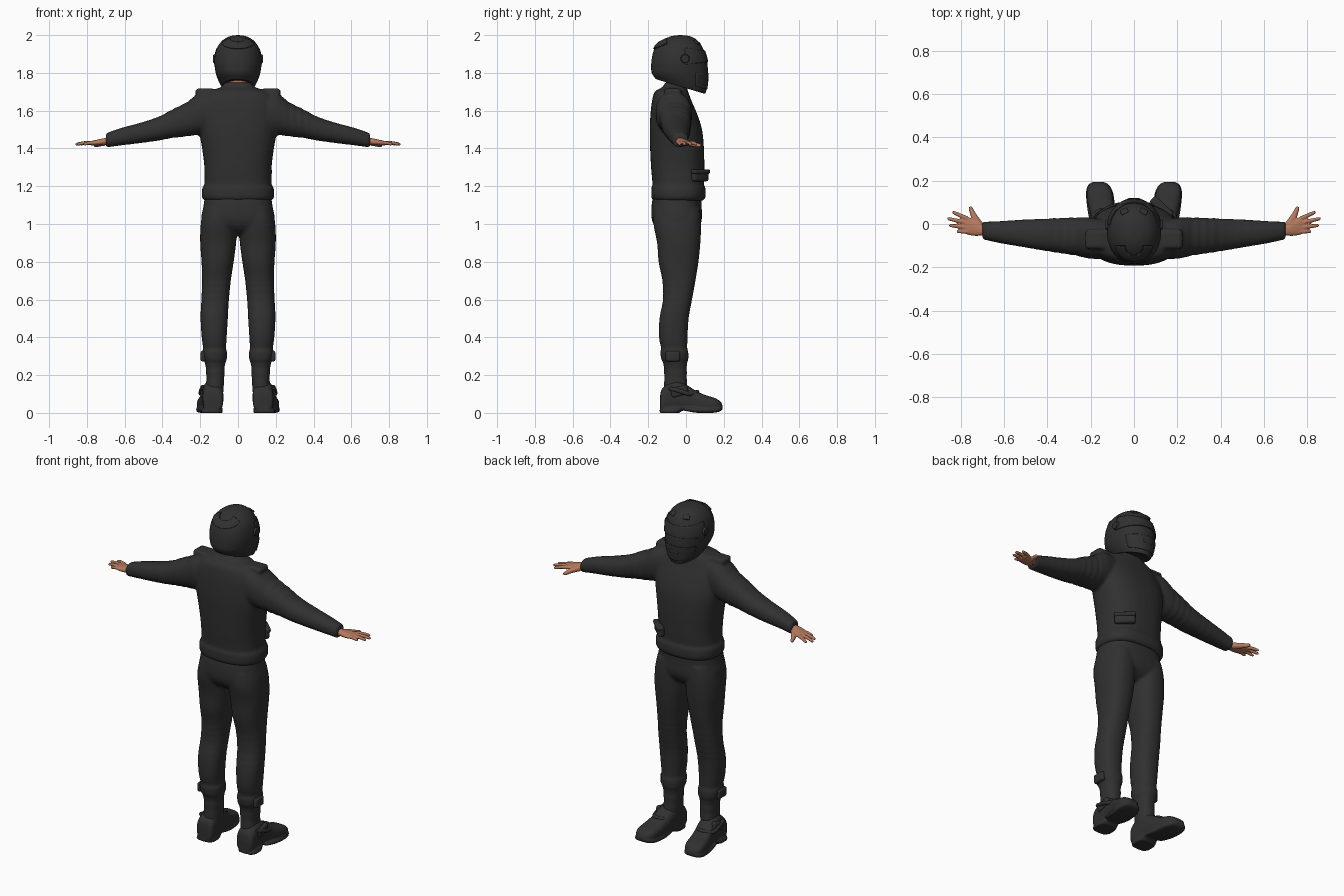
import bpy, bmesh, math
from mathutils import Vector, Matrix

if "Cube" in bpy.data.objects:
    bpy.data.objects.remove(bpy.data.objects["Cube"], do_unlink=True)


def material(name, rgb):
    m = bpy.data.materials.new(name)
    m.use_nodes = True
    m.diffuse_color = (*rgb, 1)
    m.node_tree.nodes["Principled BSDF"].inputs["Base Color"].default_value = (*rgb, 1)
    return m


FABRIC = material("charcoal fabric", (0.03, 0.03, 0.03))
SKIN = material("warm skin", (0.46, 0.19, 0.11))


def finish(bm, name, mat, voxel=0, smooth=3):
    """Turn a bmesh into a smooth object, fusing overlapping pieces if voxel is set."""
    bmesh.ops.recalc_face_normals(bm, faces=bm.faces)
    me = bpy.data.meshes.new(name)
    bm.to_mesh(me)
    bm.free()
    ob = bpy.data.objects.new(name, me)
    bpy.context.collection.objects.link(ob)
    me.materials.append(mat)
    bpy.ops.object.select_all(action="DESELECT")
    ob.select_set(True)
    bpy.context.view_layer.objects.active = ob
    bpy.ops.object.shade_smooth_by_angle(angle=math.radians(40))
    if voxel:
        r = ob.modifiers.new("Fuse", "REMESH")
        r.mode, r.voxel_size, r.use_smooth_shade = "VOXEL", voxel, True
        s = ob.modifiers.new("Relax", "SMOOTH")
        s.factor, s.iterations = 0.5, smooth
    return ob


def skin_rings(bm, rings):
    vs = [[bm.verts.new(p) for p in ring] for ring in rings]
    n = len(vs[0])
    for a, b in zip(vs, vs[1:]):
        for i in range(n):
            bm.faces.new((a[i], a[(i + 1) % n], b[(i + 1) % n], b[i]))
    bm.faces.new(vs[0])
    bm.faces.new(vs[-1])


def spline(rows, steps):
    """Catmull-Rom resampling of section rows."""
    out = []
    for i in range(len(rows) - 1):
        quad = zip(rows[max(i - 1, 0)], rows[i], rows[i + 1], rows[min(i + 2, len(rows) - 1)])
        quad = list(quad)
        for k in range(steps):
            t = k / steps
            out.append([b + t * ((c - a) + t * (2 * a - 5 * b + 4 * c - d + t * (3 * (b - c) + d - a))) / 2
                        for a, b, c, d in quad])
    return out + [list(rows[-1])]


def loft(bm, axis, rows, n=2.3, sides=40, steps=6, folds=()):
    """Rows: position, low and high of the two cross axes, optional tilt along y."""
    rings = []
    for row in spline(rows, steps):
        t, a0, a1, b0, b1 = row[:5]
        tilt = row[5] if len(row) > 5 else 0
        ca, cb, swell = (a0 + a1) / 2, (b0 + b1) / 2, 1
        for mid, span, waves, amp in folds:
            u = (t - mid) / span
            if abs(u) < 1:
                swell += amp * (1 - u * u) * math.sin(u * waves * math.pi)
        ring = []
        for i in range(sides):
            c, s = math.cos(math.tau * i / sides), math.sin(math.tau * i / sides)
            p = ca + swell * (a1 - a0) / 2 * math.copysign(abs(c) ** (2 / n), c)
            q = cb + swell * (b1 - b0) / 2 * math.copysign(abs(s) ** (2 / n), s)
            ring.append({"x": (t, p, q), "y": (p, t, q), "z": (p, q, t + tilt * (q - cb))}[axis])
        rings.append(ring)
    skin_rings(bm, rings)


def sym(rows):
    return [(r[0], -r[1], *r[1:]) for r in rows]


def tube(bm, pts, r0, r1, sides=12):
    pts = [Vector(p) for p in spline(pts, 4)]
    rings = []
    for i, p in enumerate(pts):
        d = pts[min(i + 1, len(pts) - 1)] - pts[max(i - 1, 0)]
        q = d.to_track_quat("Z", "Y")
        u = i / (len(pts) - 1)
        r = (r0 + (r1 - r0) * u) * (0.6 if i in (0, len(pts) - 1) else 1)
        rings.append([p + q @ Vector((r * math.cos(math.tau * k / sides), r * math.sin(math.tau * k / sides), 0))
                      for k in range(sides)])
    skin_rings(bm, rings)


def box(bm, loc, size, turn=0, pitch=0, bevel=0.012):
    mat = Matrix.Translation(loc) @ Matrix.Rotation(turn, 4, "Z") @ Matrix.Rotation(pitch, 4, "X")
    vs = bmesh.ops.create_cube(bm, size=1, matrix=mat @ Matrix.Diagonal((*size, 1)))["verts"]
    edges = list({e for v in vs for e in v.link_edges})
    bmesh.ops.bevel(bm, geom=edges, offset=bevel, segments=3, profile=0.5, affect="EDGES")


def mirror(bm):
    new = bmesh.ops.duplicate(bm, geom=bm.verts[:] + bm.edges[:] + bm.faces[:])["geom"]
    bmesh.ops.scale(bm, vec=(-1, 1, 1), verts=[g for g in new if isinstance(g, bmesh.types.BMVert)])


# Jacket: sleeves, torso, collar and hem fused together
bm = bmesh.new()
loft(bm, "x", [(.1, -.16, .01, 1.5, 1.7), (.2, -.16, .03, 1.475, 1.695), (.27, -.145, .03, 1.465, 1.645),
               (.35, -.133, .027, 1.455, 1.605), (.42, -.122, .024, 1.442, 1.568), (.52, -.105, .02, 1.428, 1.535),
               (.62, -.088, .013, 1.416, 1.508), (.7, -.07, .01, 1.405, 1.48)],
     folds=[(.32, .1, 5, .035), (.52, .08, 4, .02)])
box(bm, (.175, -.07, 1.7), (.1, .09, .035))
mirror(bm)
loft(bm, "z", sym([(1.14, .18, -.175, .09), (1.22, .178, -.178, .095), (1.3, .178, -.185, .097),
                   (1.4, .19, -.19, .095), (1.5, .207, -.192, .085), (1.58, .21, -.188, .06), (1.65, .2, -.18, .03),
                   (1.7, .155, -.165, .012), (1.725, .09, -.125, .005), (1.75, .068, -.11, .005, )]), n=2.5)
loft(bm, "z", sym([(1.125, .18, -.172, .092), (1.14, .19, -.183, .103), (1.17, .192, -.184, .104),
                   (1.195, .187, -.183, .102), (1.205, .175, -.17, .09)]), n=2.5, steps=3)
finish(bm, "jacket", FABRIC, .009)

# Trousers: two legs with knee folds, and the hips
bm = bmesh.new()
loft(bm, "z", [(1.08, .005, .18, -.17, .075), (1, .004, .197, -.172, .08), (.9, .01, .2, -.153, .076),
               (.8, .023, .193, -.145, .066), (.7, .038, .19, -.125, .05), (.6, .048, .194, -.122, .032),
               (.5, .054, .198, -.14, .014), (.4, .06, .192, -.143, .008), (.31, .066, .18, -.125, .006),
               (.2, .072, .168, -.115, .004), (.1, .078, .172, -.12, .01)],
     folds=[(.6, .12, 7, .04), (.25, .1, 4, .03)])
# Raised boot cuff
loft(bm, "z", [(.335, .066, .182, -.126, .004), (.325, .058, .19, -.136, .012),
               (.28, .06, .184, -.13, .012), (.27, .068, .17, -.118, .004)], steps=3)
mirror(bm)
loft(bm, "z", sym([(1.18, .172, -.165, .085), (1.1, .182, -.182, .083), (1.02, .195, -.18, .083),
                   (.97, .17, -.15, .06), (.94, .1, -.1, .02)]), n=2.5)
finish(bm, "trousers", FABRIC, .009, 2)

# Boots with heel blocks
bm = bmesh.new()
loft(bm, "y", [(-.138, .1, .165, .012, .08), (-.125, .08, .185, .004, .13), (-.06, .078, .188, .008, .17),
               (0, .082, .192, .012, .15), (.05, .088, .202, .008, .118), (.1, .094, .214, .004, .095),
               (.15, .102, .218, .006, .08), (.18, .122, .206, .012, .062), (.192, .145, .185, .025, .045)], n=2.8)
# Sole edge
loft(bm, "z", [(0, .082, .195, -.138, -.035), (.012, .08, .196, -.14, -.02), (.03, .085, .185, -.135, .01)], n=3, steps=3)
loft(bm, "y", [(-.01, .09, .2, .012, .03), (.06, .087, .214, 0, .03), (.14, .095, .222, 0, .032),
               (.18, .115, .212, .008, .035), (.194, .14, .19, .02, .035)], n=3.5, steps=4)
mirror(bm)
finish(bm, "boots", FABRIC, .006, 2)

# Buckles on the boots and the calves
bm = bmesh.new()
box(bm, (.185, -.07, .3), (.026, .075, .055), bevel=.01)
box(bm, (.184, -.035, .115), (.028, .09, .05), pitch=.25, bevel=.01)
tube(bm, [(.188, -.09, .13), (.196, -.03, .115), (.194, .02, .1), (.16, .06, .11), (.11, .05, .11)], .012, .01)
mirror(bm)
finish(bm, "boot_buckles", FABRIC)

# Pouch at the front of the waist
bm = bmesh.new()
box(bm, (.125, .073, 1.255), (.115, .036, .06), turn=-.75, bevel=.014)
box(bm, (.128, .076, 1.277), (.12, .04, .025), turn=-.75, bevel=.01)
finish(bm, "waist_pouch", FABRIC)

# Hands: palm, four fingers and thumb
bm = bmesh.new()
loft(bm, "x", [(.66, -.052, -.008, 1.422, 1.462), (.7, -.053, -.006, 1.42, 1.456), (.73, -.055, .012, 1.417, 1.45),
               (.765, -.05, .032, 1.416, 1.442), (.79, -.038, .03, 1.418, 1.436)], sides=24)
for root, tip in [((.765, .023), (.838, .056)), ((.775, .006), (.862, .026)),
                  ((.772, -.016), (.853, -.006)), ((.755, -.036), (.818, -.034))]:
    mid = ((root[0] + tip[0]) / 2, (root[1] + tip[1]) / 2)
    tube(bm, [(*root, 1.43), (*mid, 1.429), (*tip, 1.421)], .0115, .0075)
tube(bm, [(.705, -.015, 1.432), (.735, .03, 1.425), (.748, .058, 1.418), (.757, .08, 1.415)], .019, .008)
mirror(bm)
finish(bm, "hands", SKIN, .004, 2)

# Neck
bm = bmesh.new()
tube(bm, [(0, -.055, 1.66), (0, -.05, 1.74), (0, -.045, 1.84)], .057, .055, 32)
finish(bm, "neck", SKIN)

# Helmet shell with a sloping lower rim
SHELL = [(*r[:2], *r[2:4], r[4]) for r in [
    (2, .004, -.035, -.027, 0), (1.993, .045, -.082, .025, 0), (1.97, .084, -.128, .062, 0),
    (1.93, .112, -.166, .09, 0), (1.87, .125, -.182, .11, 0), (1.81, .12, -.184, .116, -.03),
    (1.77, .108, -.178, .113, -.16), (1.74, .092, -.17, .105, -.3), (1.728, .082, -.155, .095, -.3),
    (1.738, .066, -.125, .06, -.3)]]


def shell():
    b = bmesh.new()
    loft(b, "z", sym(SHELL), n=2.1, sides=56)
    return b


finish(shell(), "helmet", FABRIC)


def shell_plate(name, cuts, thick):
    """Raised panel trimmed from the shell by planes."""
    b = shell()
    bmesh.ops.recalc_face_normals(b, faces=b.faces)
    for co, no in cuts:
        bmesh.ops.bisect_plane(b, geom=b.verts[:] + b.edges[:] + b.faces[:],
                               plane_co=co, plane_no=no, clear_outer=True)
    ob = finish(b, name, FABRIC)
    m = ob.modifiers.new("Thickness", "SOLIDIFY")
    m.thickness, m.offset = thick, 1


shell_plate("visor", [((0, 0, 1.93), (0, .15, 1)), ((0, 0, 1.845), (0, .1, -1)), ((0, -.005, 1.87), (0, -1, 0))], .005)
shell_plate("chin_guard", [((0, 0, 1.8), (0, 0, 1)), ((0, 0, 1.745), (0, -.3, -1)), ((0, .05, 1.8), (0, -1, 0))], .004)
shell_plate("rear_spoiler", [((0, -.17, 1.945), (0, -.5, 1)), ((0, -.17, 1.925), (0, .4, -1)),
                             ((0, -.1, 1.9), (0, 1, 0))], .007)

# Visor pivots and vents
bm = bmesh.new()
bmesh.ops.create_cone(bm, cap_ends=True, segments=24, radius1=.026, radius2=.02, depth=.014,
                      matrix=Matrix.Translation((.125, -.005, 1.875)) @ Matrix.Rotation(math.pi / 2, 4, "Y"))
box(bm, (.045, .058, 1.962), (.035, .03, .01), turn=-.4, pitch=-.65, bevel=.004)
mirror(bm)
box(bm, (0, .112, 1.765), (.06, .014, .018), bevel=.005)
finish(bm, "helmet_vents", FABRIC)
